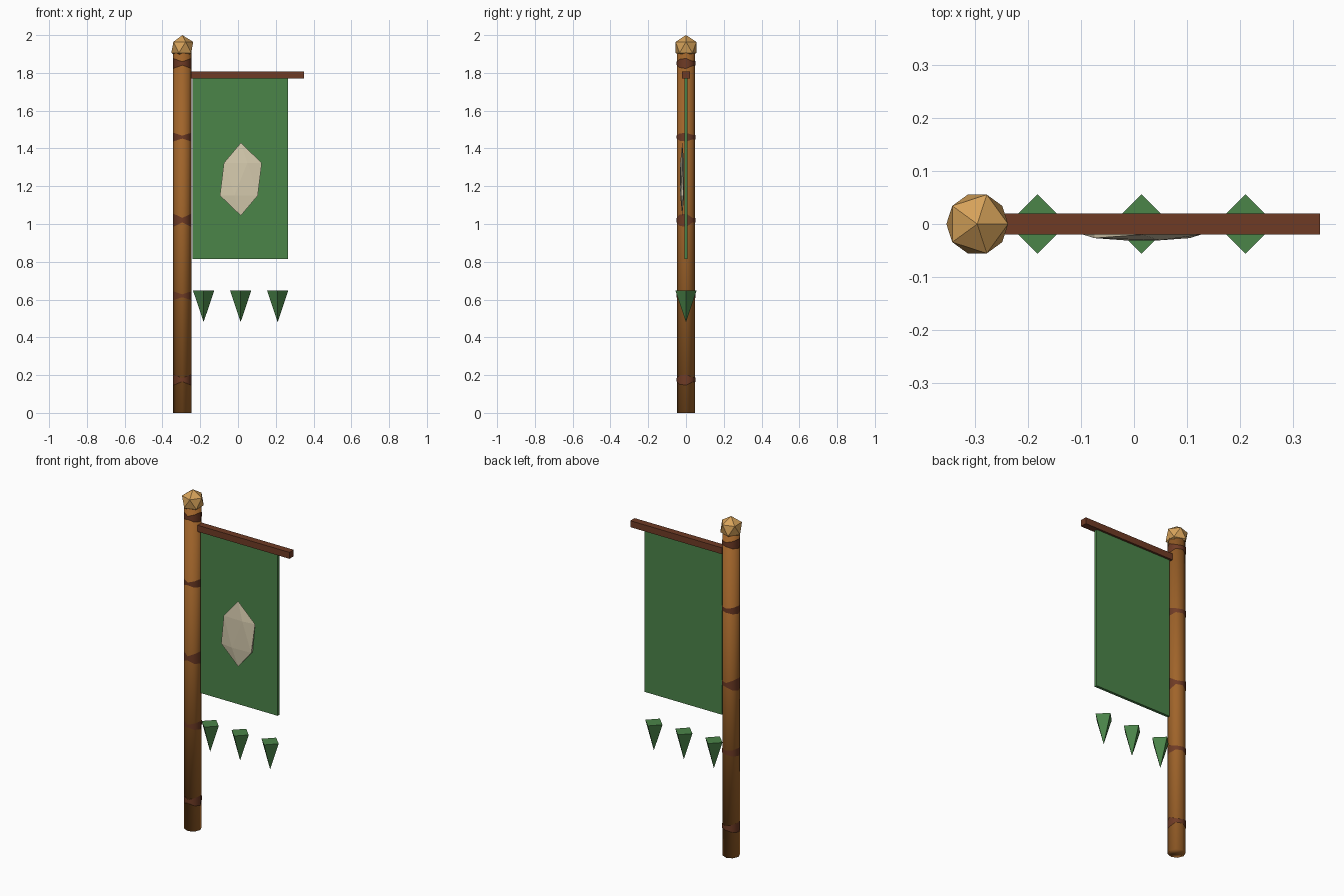
import bpy, bmesh, math
from mathutils import Matrix, Vector

if "Cube" in bpy.data.objects:
    bpy.data.objects.remove(bpy.data.objects["Cube"])


def material(name, hex_colour):
    lin = []
    for i in (0, 2, 4):
        c = int(hex_colour[i:i + 2], 16) / 255
        lin.append(c / 12.92 if c <= 0.04045 else ((c + 0.055) / 1.055) ** 2.4)
    m = bpy.data.materials.new(name)
    m.diffuse_color = (*lin, 1)
    m.use_nodes = True
    m.node_tree.nodes["Principled BSDF"].inputs["Base Color"].default_value = m.diffuse_color
    return m


WOOD = material("warm wood", "A0642A")
DARK = material("dark wood", "6F3B25")
GOLD = material("brass", "D6A25A")
GREEN = material("green cloth", "4B8549")
CREAM = material("cream", "D6CBAE")


def finish(name, bm, mat, smooth=False):
    bmesh.ops.recalc_face_normals(bm, faces=bm.faces)
    me = bpy.data.meshes.new(name)
    bm.to_mesh(me)
    bm.free()
    me.materials.append(mat)
    for p in me.polygons:
        p.use_smooth = smooth
    ob = bpy.data.objects.new(name, me)
    bpy.context.collection.objects.link(ob)
    return ob


def place(loc, size=(1, 1, 1)):
    return Matrix.Translation(loc) @ Matrix.Diagonal((*size, 1))


def box(name, lo, hi, mat):
    lo, hi = Vector(lo), Vector(hi)
    bm = bmesh.new()
    bmesh.ops.create_cube(bm, size=1, matrix=place((lo + hi) / 2, hi - lo))
    return finish(name, bm, mat)


def ico(name, loc, radii, mat):
    bm = bmesh.new()
    bmesh.ops.create_icosphere(bm, subdivisions=1, radius=1, matrix=place(loc, radii))
    return finish(name, bm, mat)


def cone(name, loc, r_low, r_top, height, sides, mat, smooth=False):
    bm = bmesh.new()
    bmesh.ops.create_cone(bm, cap_ends=True, segments=sides, radius1=r_low,
                          radius2=r_top, depth=height, matrix=place(loc))
    return finish(name, bm, mat, smooth)


PX, PR, SIDES = -0.295, 0.048, 8

# pole: softly shaded shaft with a faceted ball on top
cone("pole", (PX, 0, 0.965), PR, PR, 1.93, SIDES, WOOD, True)
ico("finial", (PX, 0, 1.935), (0.065, 0.065, 0.065), GOLD)

# uneven dark wood rings, just proud of the shaft
for n, (z, h) in enumerate([(0.175, 0.032), (0.62, 0.026), (1.02, 0.04),
                            (1.46, 0.026), (1.85, 0.03)]):
    bm = bmesh.new()
    rows = []
    for i in range(SIDES):
        a = math.tau * i / SIDES
        x, y = math.cos(a), math.sin(a)
        # narrow at the front and back right, wide at the flanks
        half = h * (0.3 + 0.6 * abs(x)) if y < 0.1 or x < 0 else 0.012
        rows.append([bm.verts.new((PX + (PR + 0.001) * x, (PR + 0.001) * y, z + s * half))
                     for s in (-1, 1)])
    for i in range(SIDES):
        a, b = rows[i], rows[(i + 1) % SIDES]
        bm.faces.new((a[0], b[0], b[1], a[1]))
    finish(f"wood_ring_{n + 1}", bm, DARK, True)

# crossbar and hanging cloth
box("crossbar", (-0.25, -0.02, 1.77), (0.35, 0.02, 1.808), DARK)
box("banner", (-0.24, -0.008, 0.815), (0.265, 0.008, 1.77), GREEN)

# flattened gem emblem on the front
ico("emblem", (0.015, -0.02, 1.237), (0.124, 0.0125, 0.193), CREAM)

# three pointed tassels below the cloth
for i, x in enumerate((-0.182, 0.014, 0.21)):
    cone(f"tassel_{i + 1}", (x, 0, 0.564), 0, 0.056, 0.166, 4, GREEN)
